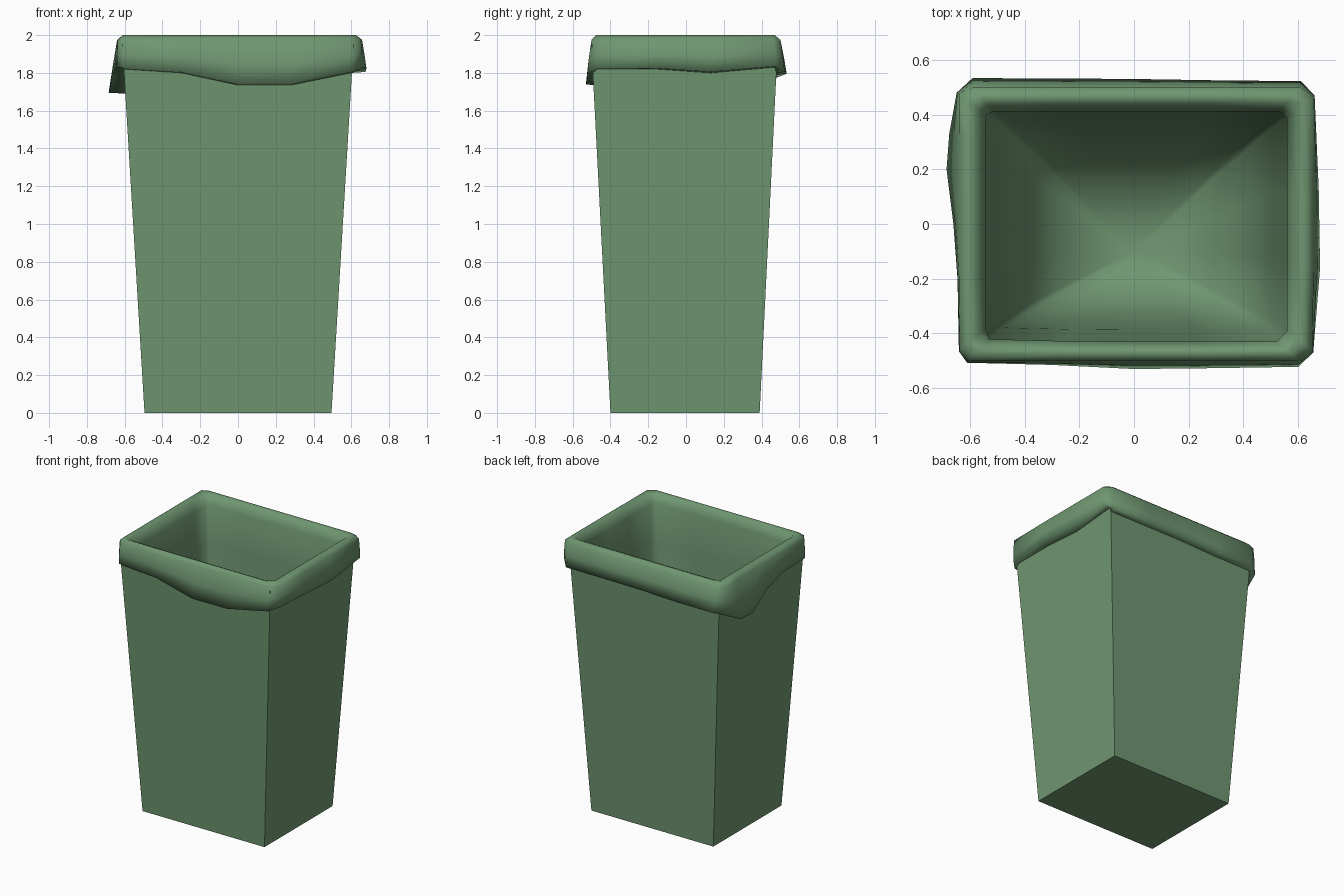
import bpy

if "Cube" in bpy.data.objects:
    bpy.data.objects.remove(bpy.data.objects["Cube"])

green = bpy.data.materials.new("green")
green.diffuse_color = (0.16, 0.31, 0.165, 1)
green.use_nodes = True
green.node_tree.nodes["Principled BSDF"].inputs["Base Color"].default_value = green.diffuse_color


def make_object(name, rings, cap_first=False, centre=None, smooth=False):
    """Bridge equal-length closed rings into a skin."""
    n = len(rings[0])
    verts = [v for ring in rings for v in ring]
    faces = []
    for r in range(len(rings) - 1):
        for i in range(n):
            j = (i + 1) % n
            faces.append((r * n + i, r * n + j, (r + 1) * n + j, (r + 1) * n + i))
    if cap_first:
        faces.append(tuple(reversed(range(n))))
    if centre:
        verts.append(centre)
        b = (len(rings) - 1) * n
        faces += [(b + i, b + (i + 1) % n, len(verts) - 1) for i in range(n)]
    mesh = bpy.data.meshes.new(name)
    mesh.from_pydata(verts, [], faces)
    mesh.materials.append(green)
    for p in mesh.polygons:
        p.use_smooth = smooth
    ob = bpy.data.objects.new(name, mesh)
    bpy.context.collection.objects.link(ob)
    return ob


def body_box(z):
    """x0, x1, y0, y1 of the tapered body at height z."""
    t = z / 1.83
    return (-0.495 - 0.11 * t, 0.495 + 0.11 * t, -0.40 - 0.095 * t, 0.39 + 0.09 * t)


def rect(z):
    x0, x1, y0, y1 = body_box(z)
    return [(x0, y0, z), (x1, y0, z), (x1, y1, z), (x0, y1, z)]


def clamp(x, y, box):
    return min(max(x, box[0]), box[1]), min(max(y, box[2]), box[3])


# tapered bin body, open at the top
make_object("bin_body", [rect(0), rect(1.95)], cap_first=True)

# outline of the folded bag edge: x, y, hem height
edge = [(-0.61, -0.507, 1.82), (-0.3, -0.515, 1.80), (0, -0.53, 1.735), (0.28, -0.527, 1.735),
        (0.60, -0.522, 1.80), (0.655, -0.47, 1.82), (0.68, -0.16, 1.82), (0.675, 0.13, 1.80),
        (0.66, 0.47, 1.83), (0.61, 0.522, 1.80), (0.3, 0.525, 1.80), (0, 0.53, 1.80),
        (-0.3, 0.532, 1.79), (-0.59, 0.533, 1.79), (-0.648, 0.48, 1.77), (-0.675, 0.33, 1.69),
        (-0.685, 0.2, 1.69), (-0.66, 0.0, 1.78), (-0.645, -0.2, 1.82), (-0.64, -0.465, 1.825)]

hem, flare, mid, shoulder, top, lip = [], [], [], [], [], []
for x, y, h in edge:
    hem.append((*clamp(x, y, body_box(h)), h))
    flare.append((x, y, h + 0.005))
    sx, sy = clamp(x, y, (-0.643, 0.66, -0.505, 0.505))
    mid.append(((x + sx) / 2, (y + sy) / 2, (h + 1.97) / 2))
    shoulder.append((sx * 0.995, sy * 0.99, 1.975))
    top.append((*clamp(x * 0.955, y * 0.935, (-0.61, 0.625, -0.475, 0.47)), 2.0))
    lip.append((*clamp(x * 0.87, y * 0.83, (-0.54, 0.56, -0.43, 0.412)), 1.93))
crest = [((a[0] + b[0]) / 2, (a[1] + b[1]) / 2, 1.99) for a, b in zip(top, lip)]


# bag lining sagging inside the body
def lining(s, z, dx, dy):
    return [(p[0] * s + dx, p[1] * s + dy, z) for p in lip]


inside = [lining(1.0, 1.65, 0, 0), lining(0.9, 1.1, 0, 0),
          lining(0.8, 0.5, 0, -0.01), lining(0.5, 0.2, 0, -0.04)]

make_object("bag_liner", [hem, flare, mid, shoulder, top, crest, lip] + inside,
            centre=(0, -0.1, 0.12), smooth=True)
